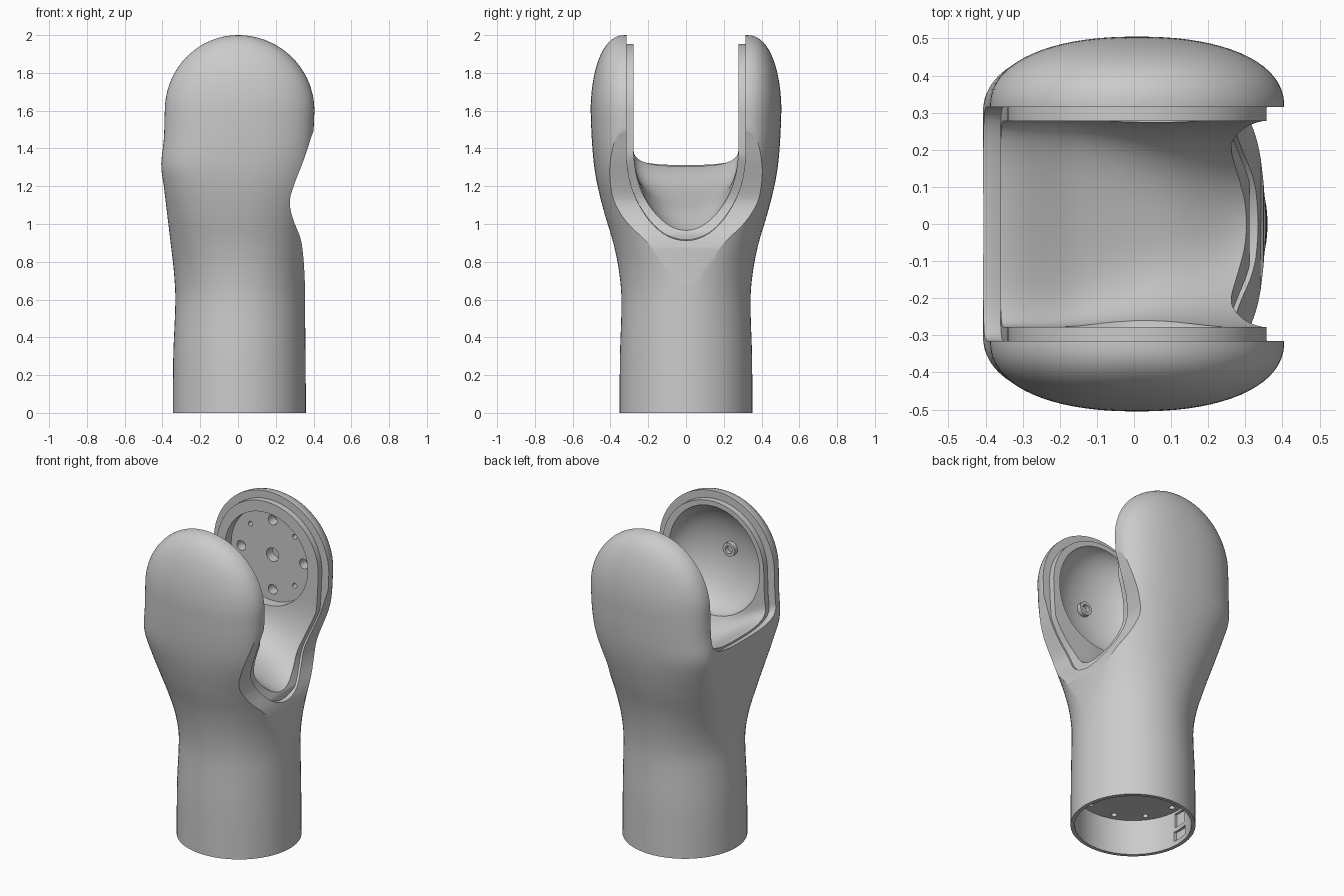
import bpy, bmesh, math
from mathutils import Matrix, Vector

if "Cube" in bpy.data.objects:
    bpy.data.objects.remove(bpy.data.objects["Cube"])


def make_object(name, bm):
    bmesh.ops.recalc_face_normals(bm, faces=bm.faces)
    me = bpy.data.meshes.new(name)
    bm.to_mesh(me)
    bm.free()
    ob = bpy.data.objects.new(name, me)
    bpy.context.collection.objects.link(ob)
    return ob


def loft(name, rings):
    bm = bmesh.new()
    vr = [[bm.verts.new(p) for p in r] for r in rings]
    n = len(rings[0])
    for a, b in zip(vr, vr[1:]):
        for i in range(n):
            j = (i + 1) % n
            bm.faces.new((a[i], a[j], b[j], b[i]))
    bm.faces.new(vr[0][::-1])
    bm.faces.new(vr[-1])
    return make_object(name, bm)


def smooth_rows(rows, t):
    """Cubic interpolation of a table keyed on its first column."""
    t = min(max(t, rows[0][0]), rows[-1][0])
    k = max(i for i in range(len(rows) - 1) if rows[i][0] <= t)
    a, b = rows[k], rows[k + 1]
    p, q = rows[max(k - 1, 0)], rows[min(k + 2, len(rows) - 1)]
    h = b[0] - a[0]
    u = (t - a[0]) / h
    out = []
    for c in range(1, len(a)):
        m0 = (b[c] - p[c]) / (b[0] - p[0]) * h
        m1 = (q[c] - a[c]) / (q[0] - a[0]) * h
        out.append((2*u**3 - 3*u*u + 1) * a[c] + (u**3 - 2*u*u + u) * m0
                   + (3*u*u - 2*u**3) * b[c] + (u**3 - u*u) * m1)
    return out


def spow(v, e):
    return math.copysign(abs(v) ** e, v)


# z, x min, x max, half depth, straight half length of the section
OUTER = [(0, -.345, .36, .352, 0), (.3, -.343, .358, .35, 0),
         (.6, -.332, .355, .342, 0), (.75, -.34, .356, .355, .03),
         (.9, -.357, .358, .385, .1), (1.05, -.375, .362, .43, .18),
         (1.2, -.393, .375, .468, .26), (1.31, -.407, .387, .487, .3),
         (1.45, -.393, .398, .499, .315), (1.6, -.388, .405, .505, .315)]


def section(z, x0, x1, yy, s, n=72):
    cx, hw = (x0 + x1) / 2, (x1 - x0) / 2
    e = 2 / (2 + .25 * min(1, s / .3))
    pts = []
    for i in range(n):
        a = math.tau * (i + .5) / n
        sy = math.sin(a)
        pts.append((cx + hw * spow(math.cos(a), e),
                    math.copysign(s, sy) + (yy - s) * spow(sy, e), z))
    return pts


def fork_solid(name, inset, z0):
    rings = []
    for i in range(41):
        z = z0 + (1.6 - z0) * i / 40
        x0, x1, yy, s = smooth_rows(OUTER, z)
        rings.append(section(z, x0 + inset, x1 - inset, yy - inset, max(s, 0)))
    for i in range(1, 19):                      # rounded ear tops
        a = math.pi / 2 * i / 18 * .995
        c = math.cos(a)
        rings.append(section(1.6 + (.4 - inset) * math.sin(a),
                             (-.388 + inset) * c, (.405 - inset) * c,
                             .32 + (.185 - inset) * c ** .85, .315))
    return loft(name, rings)


def scoop(rows, half):
    """Slot between the ears: x, floor height, corner height, exponent."""
    rings = []
    for i in range(49):
        x = -.6 + 1.2 * i / 48
        b, d, n = smooth_rows(rows, x)
        ring = [(x, half, 2.3), (x, half, 1.7)]
        for k in range(33):
            a = math.pi * k / 32
            ring.append((x, half * spow(math.cos(a), 2 / n),
                         b + d - d * abs(math.sin(a)) ** (2 / n)))
        ring += [(x, -half, 1.7), (x, -half, 2.3)]
        rings.append(ring)
    return loft("scoop_cutter", rings)


def cylinders(name, items, axis):
    """items: (centre, radius, length)"""
    rot = Matrix.Rotation(math.pi / 2, 4, 'X') if axis == 'Y' else Matrix()
    bm = bmesh.new()
    for c, r, h in items:
        bmesh.ops.create_cone(bm, cap_ends=True, segments=48 if r > .1 else 20,
                              radius1=r, radius2=r, depth=h,
                              matrix=Matrix.Translation(Vector(c)) @ rot)
    return make_object(name, bm)


def cut(objs, cutter):
    cutter.hide_render = True
    for ob in objs:
        m = ob.modifiers.new("cut", 'BOOLEAN')
        m.operation, m.solver, m.object = 'DIFFERENCE', 'EXACT', cutter
        bpy.context.view_layer.objects.active = ob
        bpy.ops.object.modifier_apply(modifier=m.name)
    bpy.data.objects.remove(cutter)


def notch(shift):
    """Concave relief on the +x side, giving the V-shaped crease."""
    rows = [(.6, .368), (.68, .355), (.8, .348), (.92, .332), (1.03, .29), (1.12, .274),
            (1.21, .298), (1.35, .352), (1.48, .395), (1.56, .43)]
    line = [(smooth_rows(rows, .6 + .96 * i / 40)[0] - shift, .6 + .96 * i / 40)
            for i in range(41)]
    line += [(.7, 1.56), (.7, .6)]
    return loft("notch_cutter", [[(x, y, z) for x, z in line] for y in (-.7, .7)])


# Outer shell and inner liner
shell = fork_solid("forked_shell", 0, 0)
liner = fork_solid("slot_liner", .047, .62)
cut([shell], notch(0))
cut([liner], notch(.012))
cut([shell], scoop([(-.6, 1.31, .11, 3), (-.39, 1.308, .11, 3), (-.15, 1.15, .2, 2.8),
                    (.1, 1.02, .38, 2.3), (.33, .912, .47, 2), (.6, .9, .48, 2)], .315))
cut([liner], scoop([(-.6, 1.315, .1, 3), (-.37, 1.31, .1, 3), (-.15, 1.19, .16, 3),
                    (.1, 1.075, .34, 2.4), (.33, .957, .45, 2), (.6, .94, .46, 2)], .278))

# Joint recess in the back ear, with bolt holes
cut([shell, liner], cylinders("recess_cutter", [((0, .24, 1.6), .285, .2)], 'Y'))
holes = [((0, .35, 1.6), .042, .1)]
for i in range(8):
    a = math.tau * i / 8
    r = .03 if i % 2 == 0 else .015
    holes.append(((.215 * math.cos(a), .35, 1.6 + .215 * math.sin(a)), r, .1))
cut([shell, liner], cylinders("bolt_cutter", holes, 'Y'))

# Bowl in the front ear with a small boss
bm = bmesh.new()
bmesh.ops.create_uvsphere(bm, u_segments=48, v_segments=24, radius=1,
                          matrix=Matrix.Translation((0, -.26, 1.59))
                          @ Matrix.Diagonal((.315, .19, .335, 1)))
cut([shell, liner], make_object("bowl_cutter", bm))
boss = cylinders("bowl_boss", [((0, -.44, 1.6), .042, .04)], 'Y')
cut([boss], cylinders("boss_cutter", [((0, -.42, 1.6), .024, .05)], 'Y'))

# Open base with recessed flange, screw holes and wall pockets
cut([shell], cylinders("base_cutter", [((.007, 0, .06), .33, .32)], 'Z'))
screws = [((.007 + .285 * math.cos(math.tau * i / 10),
            .285 * math.sin(math.tau * i / 10), .23), .017, .08) for i in range(10)]
cut([shell], cylinders("screw_cutter", screws, 'Z'))
for z, h, w in ((.16, .09, .09), (.06, .06, .1)):
    bm = bmesh.new()
    bmesh.ops.create_cube(bm, size=1, matrix=Matrix.Translation((-.32, .02, z))
                          @ Matrix.Diagonal((.034, w, h, 1)))
    cut([shell], make_object("pocket_cutter", bm))

# Smooth shading with crisp rims
for ob in (shell, liner, boss):
    bpy.ops.object.select_all(action='DESELECT')
    ob.select_set(True)
    bpy.context.view_layer.objects.active = ob
    bpy.ops.object.shade_smooth_by_angle(angle=math.radians(28))
